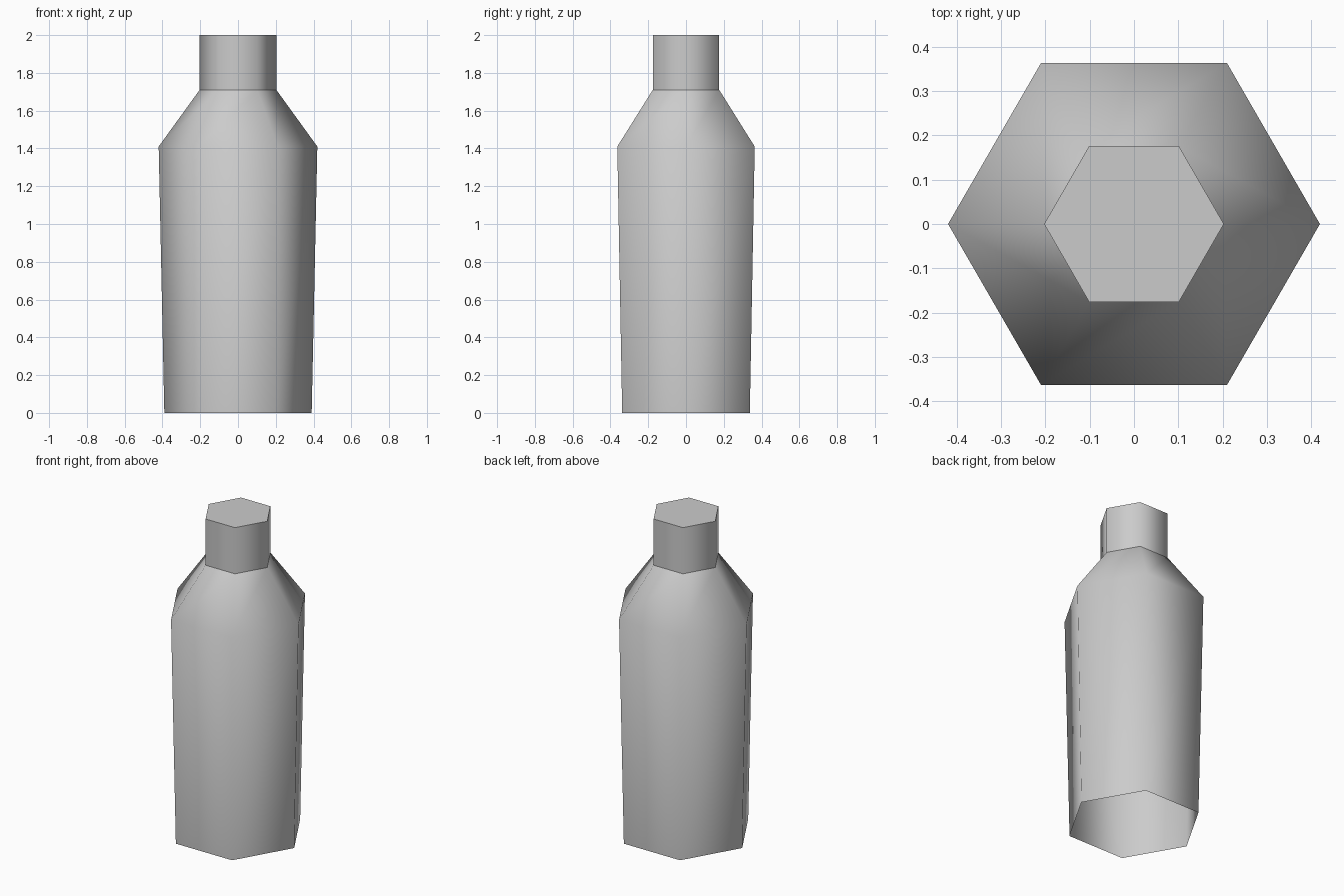
import bpy
import bmesh
from math import cos, sin, tau

SIDES = 6

cube = bpy.data.objects.get("Cube")
if cube:
    bpy.data.objects.remove(cube, do_unlink=True)

# One plain grey for the whole bottle
grey = bpy.data.materials.new("light_grey")
grey.use_nodes = True
colour = (0.6, 0.6, 0.6, 1)
grey.diffuse_color = colour
grey.node_tree.nodes["Principled BSDF"].inputs["Base Color"].default_value = colour


def ring(bm, radius, z):
    """Add a hexagon of vertices with corners on the x axis."""
    return [bm.verts.new((radius * cos(tau * i / SIDES), radius * sin(tau * i / SIDES), z))
            for i in range(SIDES)]


def loft(name, profile, capped=False):
    """Join the (radius, height) rings with smooth walls, plus an optional flat lid."""
    bm = bmesh.new()
    rings = [ring(bm, r, z) for r, z in profile]
    for low, high in zip(rings, rings[1:]):
        for i in range(SIDES):
            j = (i + 1) % SIDES
            bm.faces.new((low[i], low[j], high[j], high[i])).smooth = True
    if capped:
        # The lid has its own corners so its edge stays crisp
        bm.faces.new(ring(bm, *profile[-1]))
    mesh = bpy.data.meshes.new(name)
    bm.to_mesh(mesh)
    bm.free()
    mesh.materials.append(grey)
    obj = bpy.data.objects.new(name, mesh)
    bpy.context.collection.objects.link(obj)
    return obj


# Tapered body with sloping shoulder, open underneath
loft("bottle_body", [(0.39, 0), (0.42, 1.41), (0.203, 1.71)])

# Straight neck closed by a flat lid
loft("bottle_neck", [(0.203, 1.71), (0.203, 2)], capped=True)
